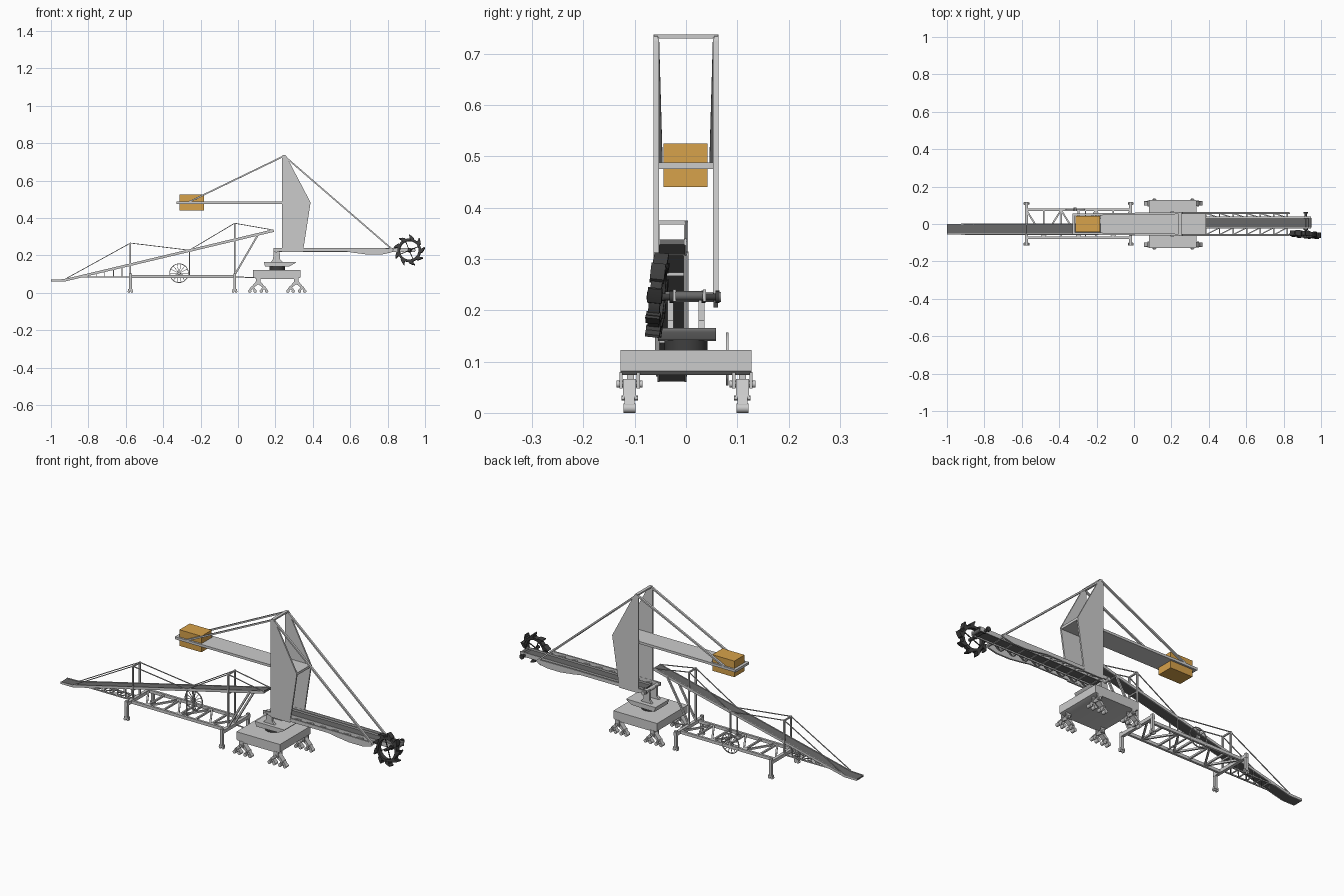
import bpy, bmesh
from math import sin, cos, pi, radians
from mathutils import Vector, Matrix


def material(name, col):
    m = bpy.data.materials.new(name)
    m.diffuse_color = (*col, 1)
    return m


ORANGE = material("ochre", (0.68, 0.36, 0.07))
DARK = material("dark_steel", (0.05, 0.05, 0.05))
BELT = material("belt_grey", (0.14, 0.14, 0.14))


class Part:
    """Collects simple solids into one named object."""
    def __init__(self, name):
        self.name, self.bm = name, bmesh.new()

    def box(self, x0, x1, y0, y1, z0, z1):
        m = Matrix.Translation(((x0+x1)/2, (y0+y1)/2, (z0+z1)/2)) @ Matrix.Diagonal((x1-x0, y1-y0, z1-z0, 1))
        bmesh.ops.create_cube(self.bm, size=1, matrix=m)

    def frame(self, a, b):
        a, b = Vector(a), Vector(b)
        d = b - a
        return Matrix.Translation((a+b)/2) @ d.to_track_quat('Z', 'Y').to_matrix().to_4x4(), d.length

    def bar(self, a, b, w=0.01, wy=None):
        m, l = self.frame(a, b)
        bmesh.ops.create_cube(self.bm, size=1, matrix=m @ Matrix.Diagonal((w, wy or w, l, 1)))

    def cyl(self, a, b, r, n=16, r2=None):
        m, l = self.frame(a, b)
        bmesh.ops.create_cone(self.bm, cap_ends=True, segments=n, radius1=r,
                              radius2=r if r2 is None else r2, depth=l, matrix=m)

    def prism(self, pts, y0, y1):
        f = self.bm.faces.new([self.bm.verts.new((x, y0, z)) for x, z in pts])
        g = bmesh.ops.extrude_face_region(self.bm, geom=[f])['geom']
        bmesh.ops.translate(self.bm, vec=(0, y1-y0, 0), verts=[v for v in g if isinstance(v, bmesh.types.BMVert)])

    def ring(self, c, r0, r1, y0, y1, n):
        rows = [[self.bm.verts.new((c[0]+r*cos(2*pi*i/n), y, c[1]+r*sin(2*pi*i/n))) for i in range(n)]
                for r, y in ((r0, y0), (r1, y0), (r1, y1), (r0, y1))]
        for k in range(4):
            p, q = rows[k], rows[(k+1) % 4]
            for i in range(n):
                j = (i+1) % n
                self.bm.faces.new((p[i], p[j], q[j], q[i]))

    def done(self, mat=None):
        bmesh.ops.recalc_face_normals(self.bm, faces=self.bm.faces)
        me = bpy.data.meshes.new(self.name)
        self.bm.to_mesh(me)
        self.bm.free()
        ob = bpy.data.objects.new(self.name, me)
        bpy.context.collection.objects.link(ob)
        if mat:
            me.materials.append(mat)
        return ob


# base platform with chamfered lower edge
p = Part("base_platform")
p.prism([(0.08, 0.123), (0.335, 0.123), (0.335, 0.082), (0.31, 0.074), (0.105, 0.074), (0.08, 0.082)], -0.128, 0.128)
p.done()

# four wheel bogies
for ix, cx in enumerate((0.108, 0.312)):
    for iy, cy in enumerate((-0.11, 0.11)):
        p = Part(f"bogie_{ix}{iy}")
        for s in (-0.017, 0.017):
            p.box(cx-0.012, cx+0.012, cy+s-0.003, cy+s+0.003, 0.048, 0.08)
        p.cyl((cx, cy-0.025, 0.056), (cx, cy+0.025, 0.056), 0.007)
        p.prism([(cx-0.008, 0.066), (cx+0.008, 0.066), (cx+0.036, 0.032), (cx+0.028, 0.026),
                 (cx, 0.046), (cx-0.028, 0.026), (cx-0.036, 0.032)], cy-0.013, cy+0.013)
        for sx in (-0.031, 0.031):
            bx = cx+sx
            p.cyl((bx, cy-0.016, 0.029), (bx, cy+0.016, 0.029), 0.005, 12)
            p.prism([(bx-0.006, 0.034), (bx+0.006, 0.034), (bx+0.02, 0.014), (bx+0.014, 0.008),
                     (bx, 0.02), (bx-0.014, 0.008), (bx-0.02, 0.014)], cy-0.01, cy+0.01)
            for w in (-0.014, 0.014):
                p.cyl((bx+w, cy-0.012, 0.009), (bx+w, cy+0.012, 0.009), 0.009, 14)
        p.done()

# slewing ring, turntable tray and hinge posts
p = Part("slewing_ring")
p.cyl((0.21, 0, 0.12), (0.21, 0, 0.142), 0.042, 32)
p.done(DARK)
p = Part("turntable")
p.prism([(0.138, 0.165), (0.31, 0.165), (0.305, 0.158), (0.275, 0.142), (0.145, 0.14)], -0.055, 0.058)
for y in (-0.03, 0.03):
    p.prism([(0.175, 0.165), (0.24, 0.165), (0.225, 0.18), (0.222, 0.232), (0.19, 0.232), (0.188, 0.18)], y-0.006, y+0.006)
p.cyl((0.205, -0.068, 0.226), (0.205, 0.068, 0.226), 0.01)
p.done()

# mast: twin side plates with top crossbar
p = Part("mast")
for y in (-0.059, 0.059):
    p.prism([(0.235, 0.725), (0.245, 0.737), (0.257, 0.733), (0.388, 0.483), (0.347, 0.217), (0.235, 0.217)], y-0.004, y+0.004)
p.box(0.238, 0.254, -0.062, 0.062, 0.729, 0.737)
p.done()

# counterweight boom and block
p = Part("counterweight_boom")
p.box(-0.18, 0.386, -0.055, 0.055, 0.475, 0.488)
for y in (-0.051, 0.051):
    p.box(-0.33, -0.18, y-0.005, y+0.005, 0.475, 0.488)
p.box(-0.33, -0.315, -0.055, 0.055, 0.475, 0.488)
p.done()
p = Part("counterweight")
p.box(-0.312, -0.183, -0.044, 0.042, 0.44, 0.525)
p.done(ORANGE)

# stays from mast head
p = Part("stays")
for s in (-1, 1):
    p.bar((0.247, s*0.058, 0.732), (-0.26, s*0.051, 0.487), 0.011, 0.008)
    p.bar((0.247, s*0.058, 0.732), (0.825, s*0.058, 0.232), 0.011, 0.008)
p.done()

# digging boom: side girders, lattice, belt and arms
p = Part("digging_boom")
for y in (-0.058, 0.058):
    p.prism([(0.19, 0.24), (0.64, 0.24), (0.82, 0.238), (0.835, 0.23), (0.82, 0.216), (0.77, 0.205), (0.69, 0.205),
             (0.62, 0.214), (0.57, 0.222), (0.19, 0.222)], y-0.004, y+0.004)
N = 8
for i in range(N+1):
    x = 0.24+i*0.0725
    p.bar((x, -0.057, 0.226), (x, 0.057, 0.226), 0.007)
    if i < N:
        p.bar((x, -0.057, 0.226), (x+0.0725, -0.02, 0.226), 0.006)
        p.bar((x, 0.057, 0.226), (x+0.0725, 0.033, 0.226), 0.006)
for y in (-0.022, 0.036):
    p.box(0.22, 0.945, y-0.003, y+0.003, 0.217, 0.24)
p.done()
p = Part("digging_belt")
p.box(0.22, 0.945, -0.019, 0.033, 0.224, 0.232)
p.cyl((0.94, -0.02, 0.228), (0.94, 0.033, 0.228), 0.009)
p.done(BELT)

# bucket wheel with shaft
p = Part("wheel_shaft")
p.cyl((0.918, -0.06, 0.226), (0.918, 0.06, 0.226), 0.007)
for y in (-0.028, 0.034, 0.061):
    p.cyl((0.918, y-0.004, 0.226), (0.918, y+0.004, 0.226), 0.012)
p.done(DARK)
p = Part("bucket_wheel")
p.ring((0, 0), 0.05, 0.063, -0.011, 0.011, 36)
p.cyl((0, -0.02, 0), (0, 0.014, 0), 0.008)
for i in range(4):
    a = i*pi/2+0.4
    p.bar((0, 0, 0), (0.053*cos(a), 0, 0.053*sin(a)), 0.004)
for i in range(9):
    t = 2*pi*i/9
    shape = [(0.058, -0.24), (0.069, -0.19), (0.076, -0.02), (0.085, 0.17), (0.081, 0.21), (0.07, 0.14), (0.06, 0.17)]
    p.prism([(r*cos(t+a), r*sin(t+a)) for r, a in shape], -0.014, 0.014)
w = p.done(DARK)
w.location = (0.916, -0.056, 0.227)
w.rotation_euler = (radians(-6), 0, radians(-4))

# long transfer belt, flat tail then rising
p = Part("transfer_belt")
p.prism([(-1, 0.061), (-0.928, 0.061), (0.192, 0.328), (0.19, 0.338), (-0.93, 0.07), (-1, 0.068)], -0.052, -0.003)
p.done(BELT)
p = Part("belt_side_rails")
for y in (-0.054, -0.001):
    p.prism([(-1, 0.06), (-0.928, 0.06), (0.192, 0.326), (0.19, 0.34), (-0.93, 0.073), (-1, 0.071)], y-0.002, y+0.002)
p.done()

# trailer frame: rails, lattice and end beams with legs
p = Part("trailer_frame")
X0, X1, Z = -0.575, -0.018, 0.088
for y in (-0.073, 0.076):
    p.box(X0, X1, y-0.006, y+0.006, Z-0.009, Z+0.007)
n = 6
dx = (X1-X0)/n
for i in range(n):
    x = X0+i*dx
    s = 1 if i % 2 else -1
    p.bar((x, -0.073*s, Z), (x+dx, 0.075*s, Z), 0.009)
    if i:
        p.bar((x, -0.073, Z), (x, 0.075, Z), 0.009)
for x in (X0, X1):
    p.box(x-0.008, x+0.008, -0.115, 0.118, Z-0.009, Z+0.009)
    for y in (-0.108, 0.11):
        p.box(x-0.007, x+0.007, y-0.007, y+0.007, 0.016, Z+0.016)
        p.box(x-0.012, x+0.012, y-0.008, y+0.008, 0.011, 0.02)
        for d in (-0.008, 0.008):
            p.cyl((x+d, y-0.006, 0.007), (x+d, y+0.006, 0.007), 0.007, 12)
p.bar((X1, 0, 0.086), (0.1, 0, 0.08), 0.005)
p.done()

# portal posts and braces carrying the belt
p = Part("belt_portals")
for x, top, mid in ((X0, 0.267, 0.145), (X1, 0.373, 0.275)):
    for y in (-0.056, 0.0):
        p.bar((x, y, Z), (x, y, top), 0.008)
    for z in (top-0.002, mid-0.005):
        p.bar((x, -0.06, z), (x, 0.004, z), 0.007)
for y in (-0.056, 0.0):
    p.bar((X1, y, 0.095), (0.108, y, 0.312), 0.009)
    p.bar((-0.26, y, Z), (-0.26, y, 0.225), 0.006)
p.bar((-0.26, -0.07, Z), (-0.26, 0.07, Z), 0.006)
p.bar((0.108, -0.06, 0.31), (0.108, 0.004, 0.31), 0.007)
p.done()

# suspension ropes
p = Part("ropes")
path = [(-0.925, 0.073), (X0, 0.266), (-0.26, 0.228), (X1, 0.372), (0.188, 0.336)]
for y in (-0.056, 0.0):
    for a, b in zip(path, path[1:]):
        p.bar((a[0], y, a[1]), (b[0], y, b[1]), 0.004)
p.done()

# tail lattice under the low end of the belt
p = Part("tail_lattice")
for y in (-0.053, -0.002):
    p.bar((-0.86, y, 0.084), (X0, y, 0.084), 0.006)
for i in range(6):
    x = -0.85+i*0.046
    p.bar((x, -0.053, 0.084), (x, -0.002, 0.084), 0.005)
    p.bar((x, -0.053, 0.084), (x+0.046, -0.002, 0.084), 0.004)
    for y in (-0.053, -0.002):
        p.bar((x, y, 0.084), (x, y, 0.072+(x+0.93)*0.239), 0.004)
p.done()

# spoked cable reel
p = Part("cable_reel")
c = (-0.315, 0.105)
p.ring(c, 0.048, 0.052, 0.078, 0.083, 32)
p.cyl((c[0], 0.07, c[1]), (c[0], 0.087, c[1]), 0.008, 12)
for i in range(14):
    a = 2*pi*i/14
    p.bar((c[0], 0.0805, c[1]), (c[0]+0.05*cos(a), 0.0805, c[1]+0.05*sin(a)), 0.0025)
p.done()

# smooth round parts, keep edges sharp
bpy.ops.object.select_all(action='SELECT')
bpy.context.view_layer.objects.active = bpy.data.objects["mast"]
bpy.ops.object.shade_smooth_by_angle(angle=radians(30))
